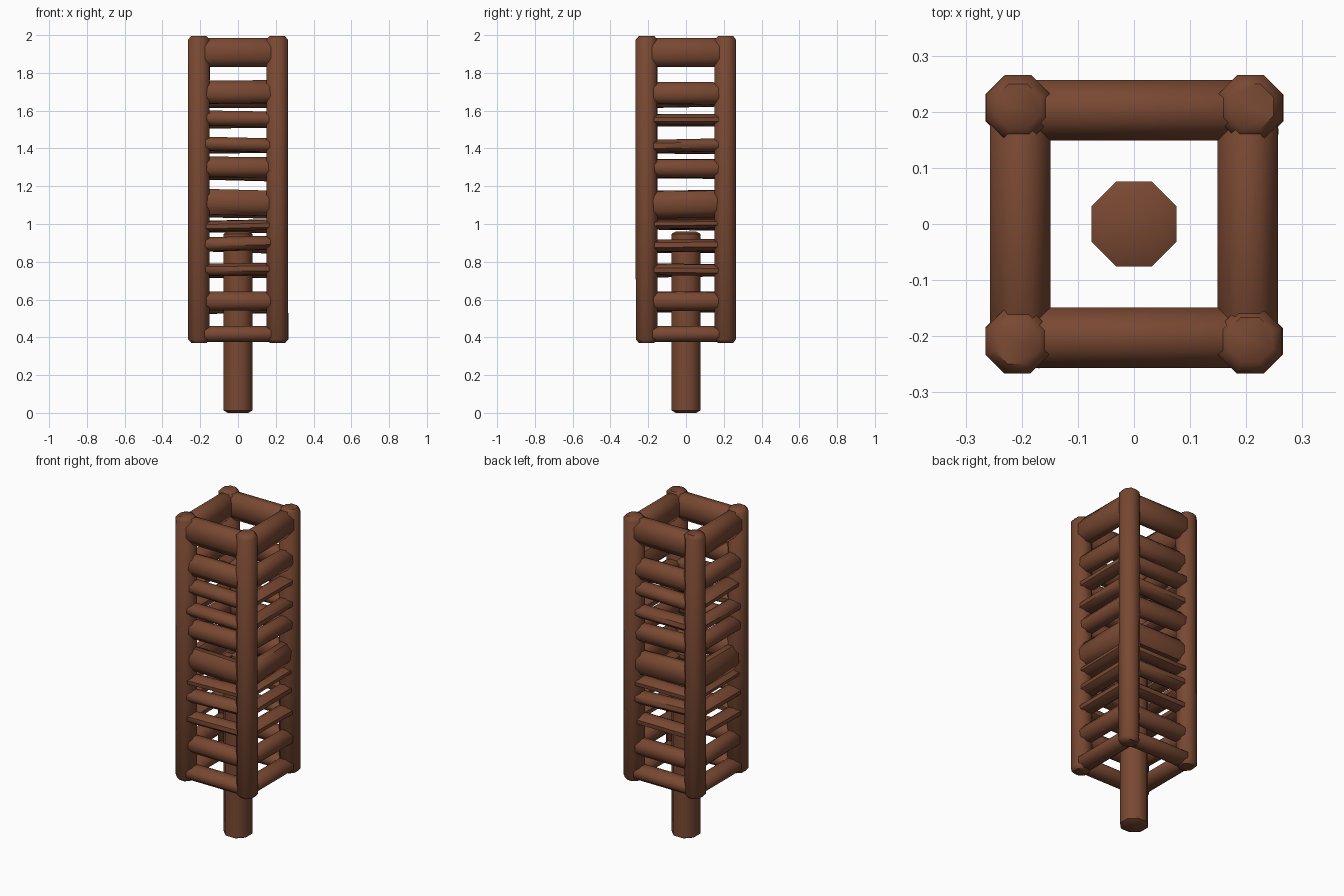
import bpy, math, random
import bmesh
from mathutils import Matrix, Vector

random.seed(4)
cube = bpy.data.objects.get("Cube")
if cube:
    bpy.data.objects.remove(cube)

brown = bpy.data.materials.new("dark_brown_wood")
brown.use_nodes = True
colour = (0.19, 0.065, 0.032, 1)
brown.diffuse_color = colour
bsdf = brown.node_tree.nodes["Principled BSDF"]
bsdf.inputs["Base Color"].default_value = colour
bsdf.inputs["Roughness"].default_value = 0.8


def bar(name, start, end, side, half_side, half_other, cap=0.03, roll=0.0, wobble=0.0):
    """Eight-sided bar from start to end with chamfered ends."""
    start, end = Vector(start), Vector(end)
    axis = (end - start).normalized()
    turn = Matrix.Rotation(roll, 3, axis)
    u = turn @ Vector(side)
    v = axis.cross(u)
    bm = bmesh.new()
    length = (end - start).length
    rings = []
    for dist, scale in ((0, 0.7), (cap, 1), (length - cap, 1), (length, 0.7)):
        shift_u, shift_v = (random.uniform(-wobble, wobble) for _ in range(2))
        ring = []
        for i in range(8):
            a = math.radians(22.5 + 45 * i)
            r = scale / math.cos(math.radians(22.5))
            p = start + axis * dist
            p += u * (half_side * r * math.cos(a) + shift_u)
            p += v * (half_other * r * math.sin(a) + shift_v)
            ring.append(bm.verts.new(p))
        rings.append(ring)
    for low, high in zip(rings, rings[1:]):
        for i in range(8):
            j = (i + 1) % 8
            bm.faces.new((low[i], low[j], high[j], high[i]))
    bm.faces.new(rings[0][::-1])
    bm.faces.new(rings[-1])
    bmesh.ops.recalc_face_normals(bm, faces=bm.faces)
    mesh = bpy.data.meshes.new(name)
    bm.to_mesh(mesh)
    bm.free()
    mesh.materials.append(brown)
    obj = bpy.data.objects.new(name, mesh)
    bpy.context.collection.objects.link(obj)
    bpy.ops.object.select_all(action="DESELECT")
    obj.select_set(True)
    bpy.context.view_layer.objects.active = obj
    bpy.ops.object.shade_smooth_by_angle(angle=math.radians(50))
    return obj


# Central handle, ending inside the cage
bar("handle", (0, 0, 0), (0, 0, 0.96), (1, 0, 0), 0.076, 0.076, cap=0.012)

# Four corner posts
C = 0.208
for px, sx in (("left", 1), ("right", -1)):
    for py, sy in (("front", -1), ("back", 1)):
        bar(f"{py}_{px}_post", (sx * C, sy * C, 0.37), (sx * C, sy * C, 1.995),
            (1, 0, 0), 0.057, 0.057, cap=0.02, wobble=0.002)

# Cross slats: bottom and top of each band
front_bands = [(0.53, 0.64), (0.72, 0.79), (0.85, 0.93), (0.96, 1.02), (1.03, 1.18),
               (1.23, 1.35), (1.375, 1.455), (1.51, 1.60), (1.62, 1.755)]
side_bands = [(0.53, 0.64), (0.72, 0.785), (0.85, 0.92), (0.97, 1.02), (1.02, 1.18),
              (1.24, 1.345), (1.375, 1.45), (1.52, 1.58), (1.62, 1.75)]
sides = {"front": ((0, -1, 0), (1, 0, 0), front_bands),
         "back": ((0, 1, 0), (-1, 0, 0), front_bands),
         "left": ((1, 0, 0), (0, 1, 0), side_bands),
         "right": ((-1, 0, 0), (0, -1, 0), side_bands)}

for label, (out, along, bands) in sides.items():
    out, along = Vector(out), Vector(along)

    def rail(name, low, high, reach, half_depth, **extra):
        mid = out * 0.203 + Vector((0, 0, (low + high) / 2))
        bar(name, mid - along * reach, mid + along * reach, out,
            half_depth, (high - low) / 2, **extra)

    # Frame rails closing the cage at top and bottom
    rail(f"{label}_top_rail", 1.83, 1.985, 0.22, 0.054)
    rail(f"{label}_bottom_rail", 0.375, 0.46, 0.22, 0.054)

    # Irregular slats, opposite sides slightly offset in height
    for n, (low, high) in enumerate(bands):
        trim = 0.1 * (high - low)
        if label in ("front", "left"):
            low += trim
        else:
            high -= trim
        rail(f"{label}_slat_{n + 1}", low, high, 0.2, 0.047,
             roll=random.uniform(-0.12, 0.12), wobble=0.006)
